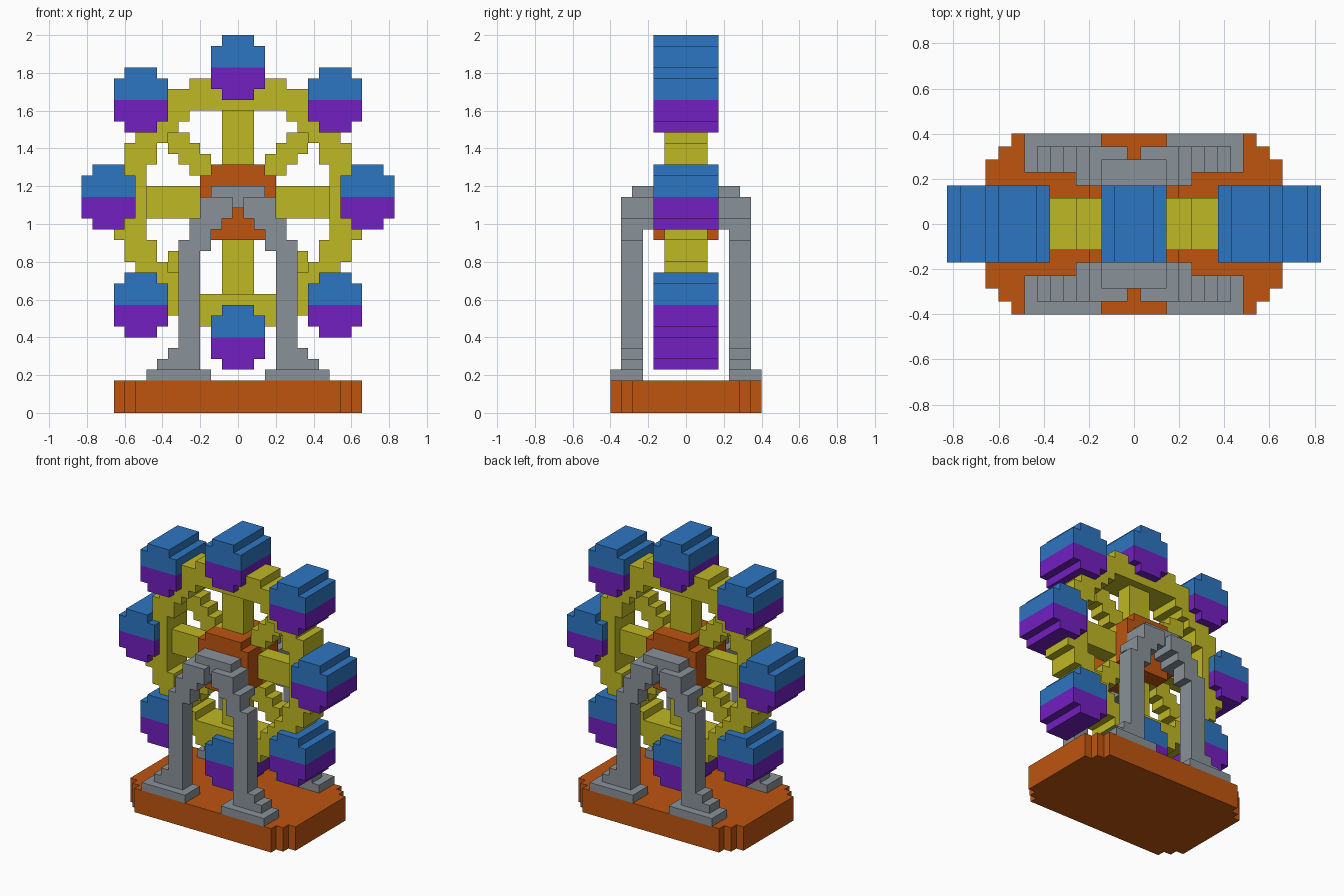
import bpy, bmesh

cube = bpy.data.objects.get("Cube")
if cube:
    bpy.data.objects.remove(cube, do_unlink=True)

U = 2 / 35  # size of one block


def material(name, rgb):
    m = bpy.data.materials.new(name)
    m.use_nodes = True
    m.diffuse_color = (*rgb, 1)
    m.node_tree.nodes["Principled BSDF"].inputs["Base Color"].default_value = (*rgb, 1)
    return m


ORANGE = material("orange", (0.52, 0.09, 0.005))
GREY = material("grey", (0.25, 0.29, 0.32))
YELLOW = material("yellow", (0.52, 0.48, 0.017))
BLUE = material("blue", (0.026, 0.18, 0.54))
PURPLE = material("purple", (0.17, 0.014, 0.53))


def rows(*spans):
    """Cells (column, row) from spans (first col, last col, first row, last row)."""
    return {(i, j) for a, b, c, d in spans
            for i in range(a, b + 1) for j in range(c, d + 1)}


def slab(name, cells, lo, hi, mat, upright=True, merge=True):
    """Extrude a blocky outline from lo to hi, along y if upright, else along z."""
    def place(x, t, depth):
        return (x * U, depth * U, t * U) if upright else (x * U, t * U, depth * U)
    bm = bmesh.new()
    verts = {}

    def vert(x, t):
        if (x, t) not in verts:
            verts[x, t] = bm.verts.new(place(x, t, lo))
        return verts[x, t]
    for i, j in sorted(cells):
        x0, x1 = i - 0.5, i + 0.5
        bm.faces.new([vert(x0, j), vert(x1, j), vert(x1, j + 1), vert(x0, j + 1)])
    base = bm.faces[:]
    ext = bmesh.ops.extrude_face_region(bm, geom=base, use_keep_orig=True)
    moved = [g for g in ext["geom"] if isinstance(g, bmesh.types.BMVert)]
    bmesh.ops.translate(bm, verts=moved, vec=place(0, 0, hi - lo))
    bmesh.ops.recalc_face_normals(bm, faces=bm.faces[:])
    if merge:
        bmesh.ops.dissolve_limit(bm, angle_limit=0.01, verts=bm.verts[:], edges=bm.edges[:])
    me = bpy.data.meshes.new(name)
    bm.to_mesh(me)
    bm.free()
    me.materials.append(mat)
    ob = bpy.data.objects.new(name, me)
    bpy.context.collection.objects.link(ob)
    return ob


# Base with stepped corners
slab("base", rows((-11, 11, -5, 4), (-10, 10, -6, 5), (-9, 9, -7, 6)), 0, 3, ORANGE, upright=False)

# Wheel ring: outer half-width of each row, minus a round opening
OUTER = [11, 11, 11, 11, 10, 10, 9, 9, 8, 8, 6, 4]
MID = 19  # row through the wheel centre
opening = {(i, j) for i in range(-8, 9) for j in range(-8, 9) if i * i + j * j <= 80
           and not (abs(i) == 8 and abs(j) > 3)}
ring = {(i, j + MID) for j in range(-11, 12) for i in range(-OUTER[abs(j)], OUTER[abs(j)] + 1)
        if (i, j) not in opening}
slab("wheel_ring", ring, -2, 2, YELLOW, merge=False)

# Thin spokes set back inside the ring
slab("spoke_horizontal", rows((-8, 8, MID - 1, MID + 1)), -1, 1, YELLOW)
slab("spoke_vertical", rows((-1, 1, MID - 8, MID + 8)), -1, 1, YELLOW)
for sx in (-1, 1):
    for sz in (-1, 1):
        diag = {(sx * i, MID + sz * j) for i in range(2, 8) for j in range(2, 8)
                if abs(i - j) <= 1 and (i, j) in opening}
        slab("spoke_diagonal", diag, -1, 1, YELLOW)

# Hub
slab("hub", rows((-2, 2, 16, 22), (-3, 3, 17, 21)), -3, 3, ORANGE)

# Cabins: centre column and bottom row of each
CABINS = [(0, 29), (0, 4)] + [(s * 12, 17) for s in (-1, 1)] + \
         [(s * 9, z) for s in (-1, 1) for z in (26, 7)]
for cx, z in CABINS:
    slab("cabin_tub", rows((cx - 1, cx + 1, z, z), (cx - 2, cx + 2, z + 1, z + 2)), -3, 3, PURPLE)
    slab("cabin_roof", rows((cx - 2, cx + 2, z + 3, z + 4), (cx - 1, cx + 1, z + 5, z + 5)), -3, 3, BLUE)

# Support frames, front and back
LEG = [(4, 7, 4, 4), (4, 6, 5, 5), (4, 5, 6, 14), (3, 5, 15, 15),
       (3, 4, 16, 16), (2, 4, 17, 17), (1, 3, 18, 19)]
SHOULDER = LEG[-2:]
FOOT = [(3, 8, 3, 3)]


def both(name, spans, lo, hi, side):
    for sx, label in ((1, "left"), (-1, "right")):
        cells = {(sx * i, j) for i, j in rows(*spans)}
        slab(f"{name}_{label}", cells, *sorted((side * lo, side * hi)), GREY)


for side, end in ((-1, "front"), (1, "back")):
    both(f"{end}_leg", LEG, 4, 6, side)
    both(f"{end}_shoulder", SHOULDER, 3, 4, side)
    both(f"{end}_foot", FOOT, 4, 7, side)
    slab(f"{end}_cap", rows((-2, 2, 20, 20), (0, 0, 19, 19)), *sorted((side * 3, side * 5)), GREY)
